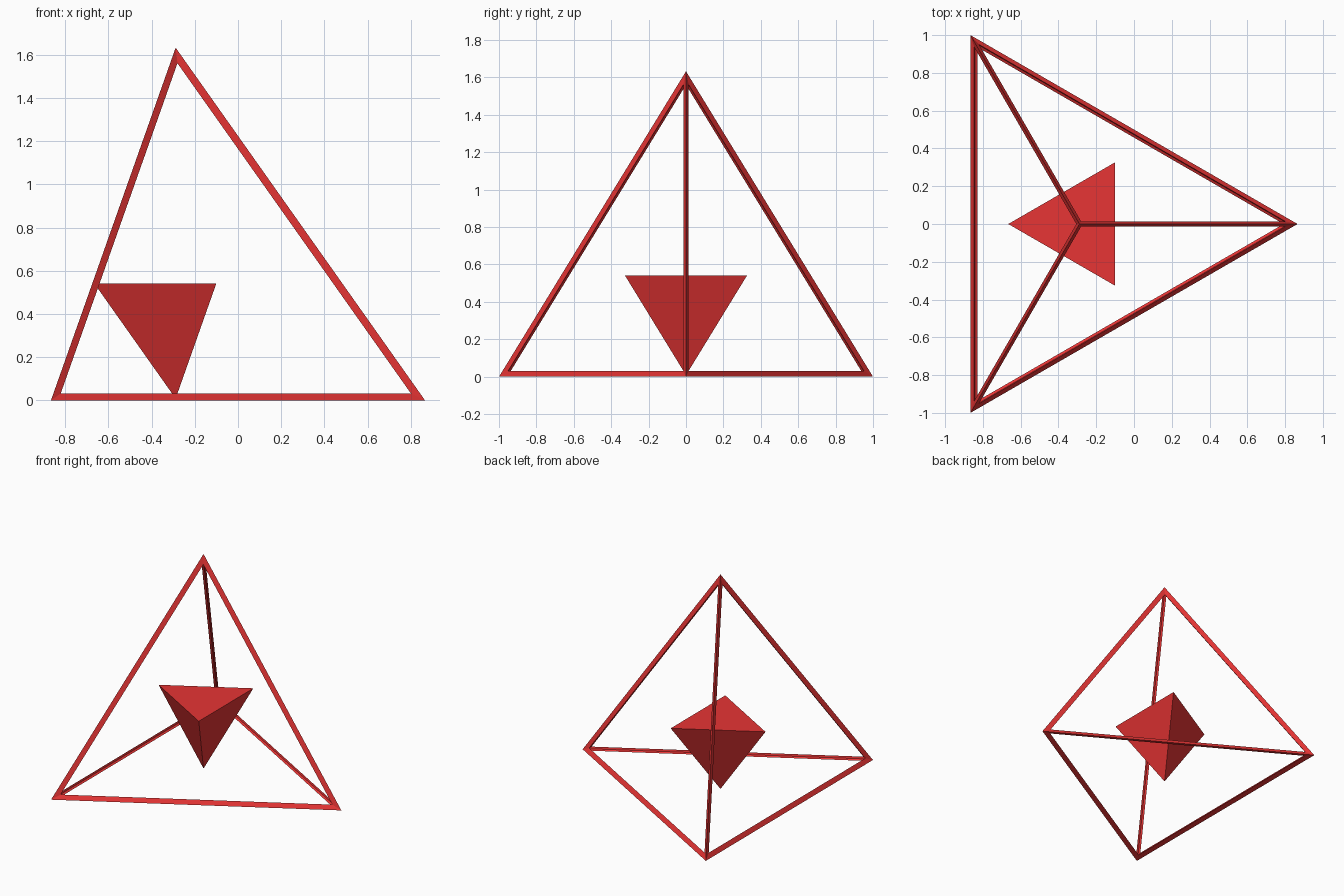
import bpy, bmesh, math
from mathutils import Vector

if "Cube" in bpy.data.objects:
    bpy.data.objects.remove(bpy.data.objects["Cube"])

EDGE = 1.959        # skeleton edge; bars grow it to 2.0
THICK = 0.05
CENTRE = Vector((-0.2887, 0, 0.4082))

red = bpy.data.materials.new("red")
red.diffuse_color = (0.8, 0.035, 0.035, 1)
red.use_nodes = True
red.node_tree.nodes["Principled BSDF"].inputs["Base Color"].default_value = red.diffuse_color


def tetrahedron(name, edge, sign):
    """Regular tetrahedron about CENTRE; sign -1 turns it upside down."""
    r, h = edge / math.sqrt(3), edge * math.sqrt(2 / 3)
    bm = bmesh.new()
    corners = [Vector((r * math.cos(a), r * math.sin(a), -h / 4))
               for a in (0, 2 * math.pi / 3, 4 * math.pi / 3)]
    corners.append(Vector((0, 0, 3 * h / 4)))
    v = [bm.verts.new(CENTRE + sign * c) for c in corners]
    for i in range(4):
        bm.faces.new([v[j] for j in range(4) if j != i])
    bmesh.ops.recalc_face_normals(bm, faces=bm.faces)
    mesh = bpy.data.meshes.new(name)
    bm.to_mesh(mesh)
    bm.free()
    mesh.materials.append(red)
    obj = bpy.data.objects.new(name, mesh)
    bpy.context.collection.objects.link(obj)
    return obj


# Open outer frame of thin bars
frame = tetrahedron("outer_frame", EDGE, 1)
wire = frame.modifiers.new("bars", 'WIREFRAME')
wire.thickness = THICK
wire.offset = 0
wire.use_even_offset = True
wire.use_replace = True

# Solid inverted tetrahedron touching the centres of the frame's faces
tetrahedron("inner_solid", EDGE / 3, -1)
